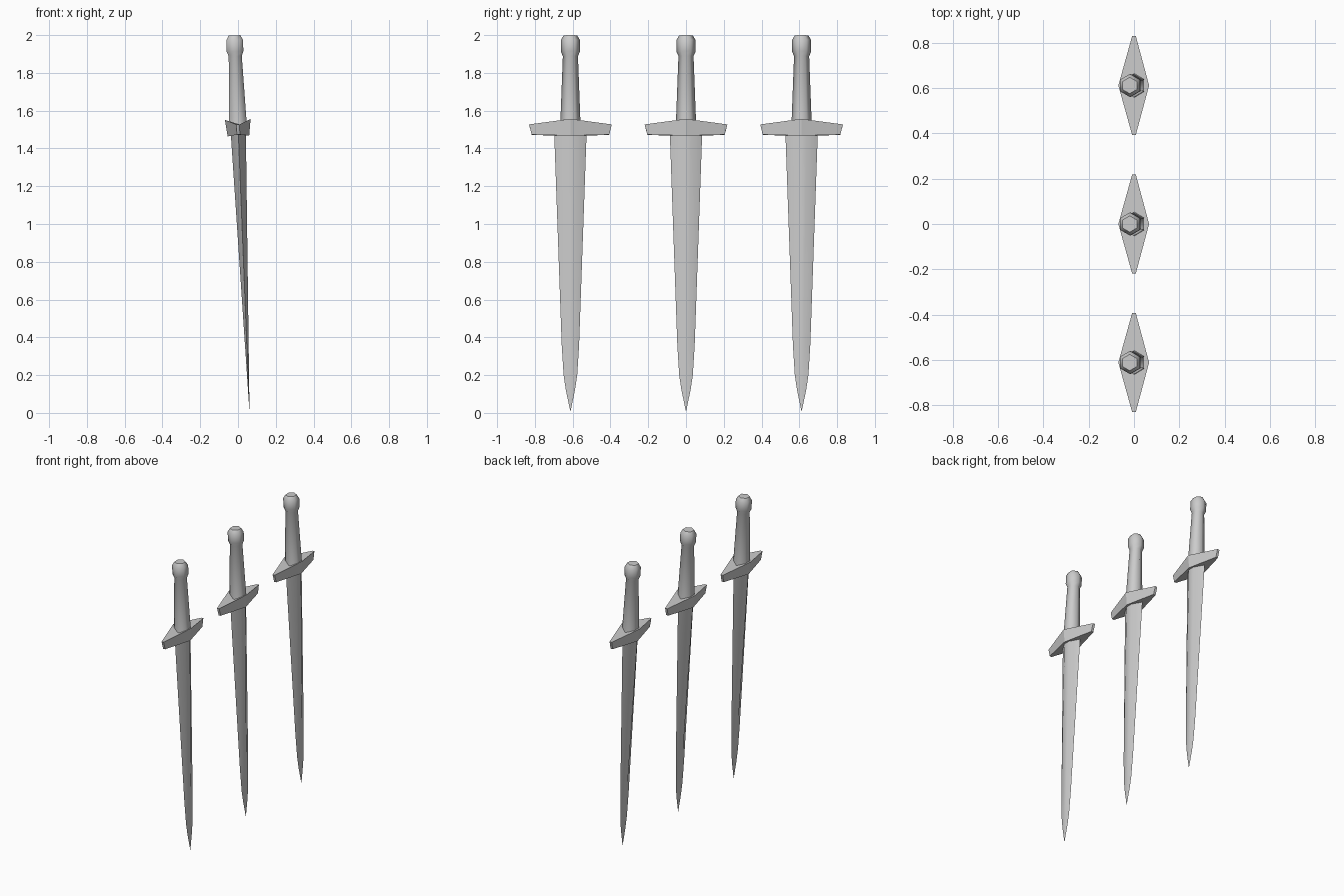
import bpy, bmesh, math

if "Cube" in bpy.data.objects:
    bpy.data.objects.remove(bpy.data.objects["Cube"])

grey = bpy.data.materials.new("plain grey")
grey.use_nodes = True
grey.diffuse_color = (0.6, 0.6, 0.6, 1)
grey.node_tree.nodes["Principled BSDF"].inputs["Base Color"].default_value = (0.6, 0.6, 0.6, 1)

TILT = -0.04          # each sword leans slightly
TIP_X = 0.061
SPACING = 0.612


def loft(name, rings, smooth):
    """Skin a stack of equal-sized point rings and cap both ends."""
    bm = bmesh.new()
    loops = [[bm.verts.new(p) for p in ring] for ring in rings]
    for a, b in zip(loops, loops[1:]):
        for i in range(len(a)):
            j = (i + 1) % len(a)
            bm.faces.new((a[i], a[j], b[j], b[i]))
    bm.faces.new(loops[0][::-1])
    bm.faces.new(loops[-1])
    bmesh.ops.remove_doubles(bm, verts=bm.verts, dist=0.0002)
    bmesh.ops.recalc_face_normals(bm, faces=bm.faces)
    mesh = bpy.data.meshes.new(name)
    bm.to_mesh(mesh)
    bm.free()
    mesh.materials.append(grey)
    obj = bpy.data.objects.new(name, mesh)
    bpy.context.collection.objects.link(obj)
    if smooth:
        bpy.ops.object.select_all(action="DESELECT")
        obj.select_set(True)
        bpy.context.view_layer.objects.active = obj
        bpy.ops.object.shade_smooth_by_angle(angle=math.radians(smooth))
    return obj


def blade_ring(z, width):
    # six-sided section: two cutting edges and a flat on each side
    t, flat = 0.027 * z, width * 0.27
    return [(0, width, z), (-t, flat, z), (-t, -flat, z),
            (0, -width, z), (t, -flat, z), (t, flat, z)]


def hex_ring(z, r):
    angles = [math.radians(90 + 60 * i) for i in range(6)]
    return [(r * math.cos(a), r * math.sin(a), z) for a in angles]


def guard_ring(mid_x, end_y, mid_z, end_z):
    # stretched diamond with blunt, slightly lower ends
    e = 0.008
    return [(mid_x, 0, mid_z), (e, end_y, end_z), (-e, end_y, end_z),
            (-mid_x, 0, mid_z), (-e, -end_y, end_z), (e, -end_y, end_z)]


# Blade, from tip to guard
blade = [(0.008, 0.0005), (0.12, 0.024), (0.2, 0.036), (0.36, 0.046), (1.49, 0.086)]
# Grip swelling into the pommel
grip = [(1.52, 0.054), (1.89, 0.04), (1.915, 0.051), (1.975, 0.051), (2.0, 0.036)]

for side, y in (("right", -SPACING), ("middle", 0), ("left", SPACING)):
    parts = [
        loft(side + "_blade", [blade_ring(*p) for p in blade], 40),
        loft(side + "_guard", [guard_ring(0.057, 0.205, 1.467, 1.474),
                               guard_ring(0.068, 0.219, 1.555, 1.528)], 0),
        loft(side + "_handle", [hex_ring(*p) for p in grip], 62),
    ]
    for part in parts:
        part.location = (TIP_X, y, 0)
        part.rotation_euler = (0, TILT, 0)
